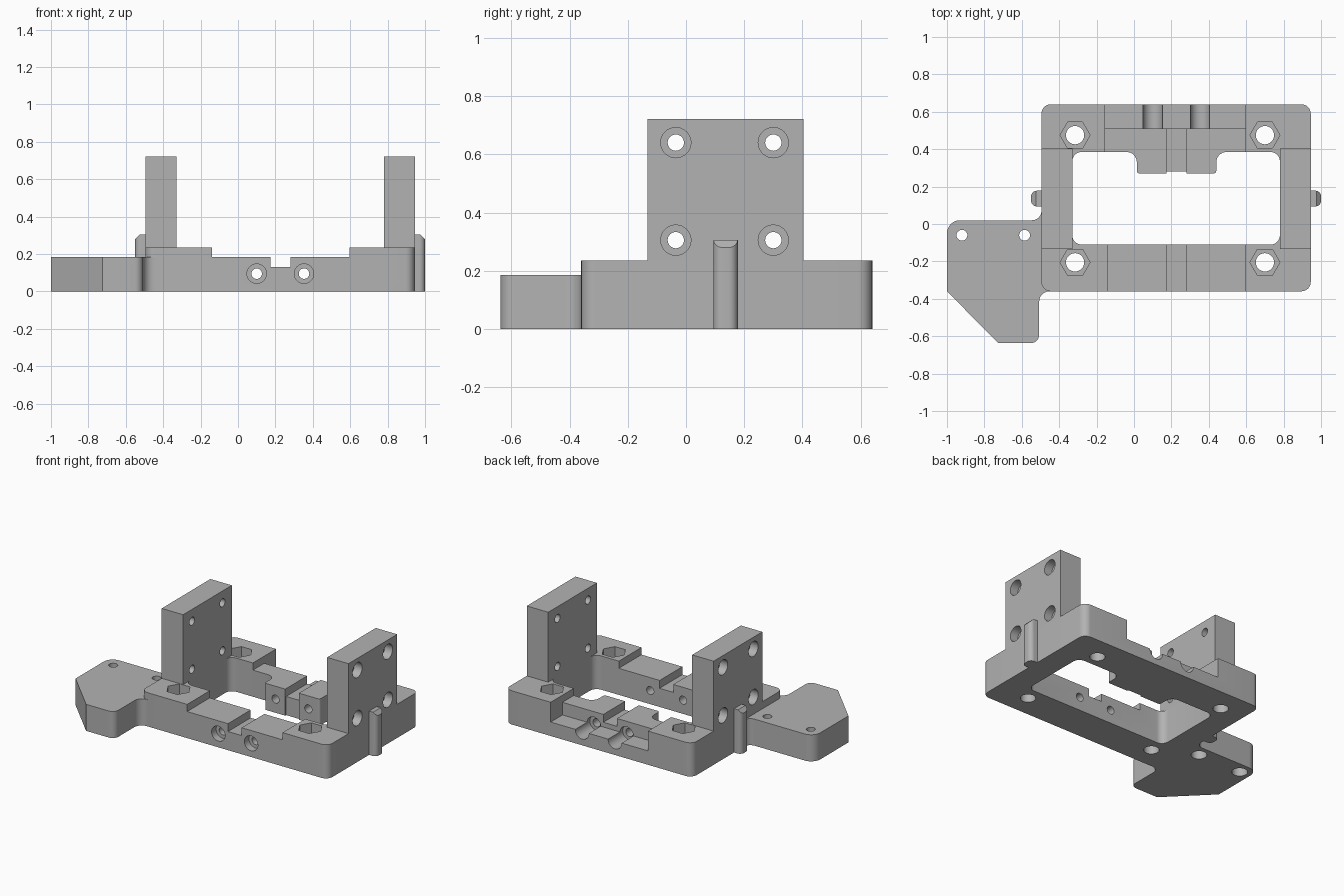
import bpy, bmesh, math
from mathutils import Vector, Matrix

cube = bpy.data.objects.get("Cube")
if cube:
    bpy.data.objects.remove(cube)

grey = bpy.data.materials.new("plain grey")
grey.use_nodes = True
COLOUR = (0.45, 0.45, 0.45, 1)
grey.diffuse_color = COLOUR
grey.node_tree.nodes["Principled BSDF"].inputs["Base Color"].default_value = COLOUR


def rounded(corners, steps=8):
    """Outline from (x, y, radius) corners; rounded corners are square ones."""
    out = []
    for i, (x, y, r) in enumerate(corners):
        p = Vector((x, y))
        if r == 0:
            out.append(p)
            continue
        a = (Vector(corners[i - 1][:2]) - p).normalized()
        b = (Vector(corners[(i + 1) % len(corners)][:2]) - p).normalized()
        c = p + (a + b) * r
        for k in range(steps + 1):
            t = math.pi / 2 * k / steps
            out.append(c - (b * math.cos(t) + a * math.sin(t)) * r)
    return out


def rect(x0, x1, y0, y1, r=0):
    return rounded([(x0, y0, r), (x1, y0, r), (x1, y1, r), (x0, y1, r)])


def circle(x, y, r, n=32):
    return [Vector((x + r * math.cos(math.tau * k / n),
                    y + r * math.sin(math.tau * k / n))) for k in range(n)]


def prism(name, outline, lo, hi, axis="Z"):
    """Extrude an outline; axis X takes (y, z) outlines, axis Y takes (x, z)."""
    place = {"Z": lambda u, v, w: (u, v, w),
             "X": lambda u, v, w: (w, u, v),
             "Y": lambda u, v, w: (u, w, v)}[axis]
    bm = bmesh.new()
    rings = [[bm.verts.new(place(p.x, p.y, w)) for p in outline] for w in (lo, hi)]
    bm.faces.new(rings[0])
    bm.faces.new(rings[1])
    n = len(outline)
    for i in range(n):
        j = (i + 1) % n
        bm.faces.new((rings[0][i], rings[0][j], rings[1][j], rings[1][i]))
    bmesh.ops.recalc_face_normals(bm, faces=bm.faces)
    mesh = bpy.data.meshes.new(name)
    bm.to_mesh(mesh)
    bm.free()
    mesh.materials.append(grey)
    ob = bpy.data.objects.new(name, mesh)
    bpy.context.collection.objects.link(ob)
    return ob


def cut(target, outline, lo, hi, axis="Z"):
    cutter = prism("cutter", outline, lo, hi, axis)
    cutter.hide_render = True
    mod = target.modifiers.new("cut", "BOOLEAN")
    mod.operation = "DIFFERENCE"
    mod.solver = "EXACT"
    mod.object = cutter
    bpy.context.view_layer.update()
    graph = bpy.context.evaluated_depsgraph_get()
    result = bpy.data.meshes.new_from_object(target.evaluated_get(graph))
    target.modifiers.clear()
    target.data = result
    bpy.data.objects.remove(cutter)


# Rectangular frame with a window and a tab on the back rail
frame = prism("frame", rect(-0.495, 0.945, -0.36, 0.64, 0.05), 0, 0.235)
window = rounded([(-0.33, -0.11, 0.05), (0.78, -0.11, 0.05), (0.78, 0.385, 0.05),
                  (0.44, 0.385, 0.055), (0.44, 0.27, 0.015), (0.015, 0.27, 0.015),
                  (0.015, 0.385, 0.055), (-0.33, 0.385, 0.05)])
cut(frame, window, -0.1, 0.4)

# Lowered rails, central slot and back recess
cut(frame, rect(-0.14, 0.595, -0.5, 0.1), 0.185, 0.4)
cut(frame, rect(-0.155, 0.595, 0.1, 0.8), 0.185, 0.4)
cut(frame, rect(0.175, 0.28, -0.5, 0.51), 0.13, 0.4)
cut(frame, rect(0.175, 0.28, 0.2, 0.28), -0.1, 0.4)
cut(frame, rect(-0.155, 0.595, 0.51, 0.8), 0.097, 0.4)

# Screw holes along y, counterbored on both outer sides
for x in (0.1, 0.353):
    cut(frame, circle(x, 0.095, 0.052), -0.5, -0.31, "Y")
    cut(frame, circle(x, 0.095, 0.052), 0.48, 0.8, "Y")
    cut(frame, circle(x, 0.095, 0.028), -0.5, 0.8, "Y")

# Vertical holes with hexagonal nut pockets
for x in (-0.315, 0.7):
    for y in (-0.205, 0.475):
        cut(frame, circle(x, y, 0.08, 6), 0.14, 0.4)
        cut(frame, circle(x, y, 0.049), -0.1, 0.4)

# Side plate with a cut corner and fillets into the frame
side_plate = prism("side_plate", rounded([
    (-1, 0.02, 0.07), (-1, -0.36, 0), (-0.725, -0.637, 0), (-0.507, -0.637, 0.045),
    (-0.507, -0.36, 0.055), (-0.445, -0.36, 0), (-0.445, 0.075, 0),
    (-0.495, 0.075, 0), (-0.495, 0.02, 0.05)]), 0, 0.185)
for x in (-0.92, -0.585):
    cut(side_plate, circle(x, -0.06, 0.05), -0.1, 0.08)
    cut(side_plate, circle(x, -0.06, 0.029), -0.1, 0.4)

# Upright walls and outer ribs, mirrored about the frame's middle
MID = 0.225
parts = [frame, side_plate]
for side, label in ((1, "left"), (-1, "right")):
    def span(a, b):
        return sorted((MID + side * a, MID + side * b))

    wall = prism(label + "_wall", rect(-0.133, 0.403, 0.235, 0.722),
                 *span(0.555, 0.72), "X")
    for y in (-0.035, 0.3):
        for z in (0.305, 0.64):
            cut(wall, circle(y, z, 0.052), *span(0.66, 0.8), "X")
            cut(wall, circle(y, z, 0.028), *span(0.5, 0.8), "X")

    r = 0.03
    rib = prism(label + "_rib", rounded([
        (MID + side * 0.715, 0.094, 0), (MID + side * 0.775, 0.094, r),
        (MID + side * 0.775, 0.178, r), (MID + side * 0.715, 0.178, 0)]), 0, 0.305)
    # Sloped top edge
    wedge = [Vector((MID + side * a, z)) for a, z in
             ((0.73, 0.325), (0.795, 0.26), (0.795, 0.325))]
    cut(rib, wedge, 0, 0.3, "Y")
    parts += [wall, rib]

bpy.ops.object.select_all(action="DESELECT")
for ob in parts:
    ob.select_set(True)
bpy.context.view_layer.objects.active = frame
bpy.ops.object.shade_smooth_by_angle(angle=math.radians(30))
